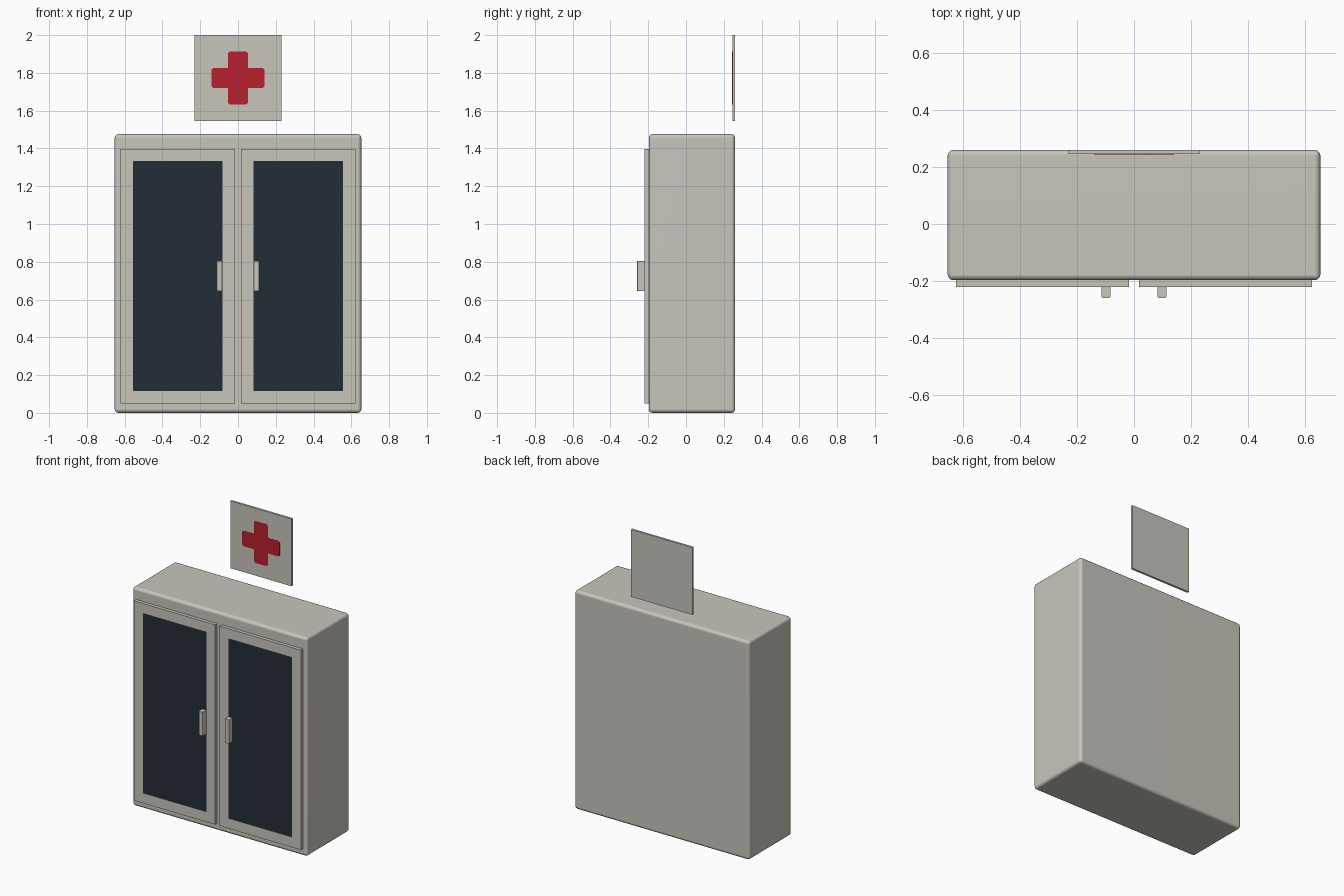
import bpy
import bmesh
from mathutils import Vector

cube = bpy.data.objects.get("Cube")
if cube:
    bpy.data.objects.remove(cube, do_unlink=True)


def make_material(name, rgb):
    mat = bpy.data.materials.new(name)
    mat.use_nodes = True
    mat.diffuse_color = (*rgb, 1)
    shader = mat.node_tree.nodes["Principled BSDF"]
    shader.inputs["Base Color"].default_value = (*rgb, 1)
    shader.inputs["Roughness"].default_value = 0.6
    return mat


CREAM = make_material("warm cream paint", (0.58, 0.56, 0.50))
GLASS = make_material("dark glass", (0.017, 0.026, 0.037))
RED = make_material("red", (0.48, 0.014, 0.027))


def finish(name, bm, *materials):
    bmesh.ops.recalc_face_normals(bm, faces=bm.faces)
    mesh = bpy.data.meshes.new(name)
    bm.to_mesh(mesh)
    bm.free()
    for mat in materials:
        mesh.materials.append(mat)
    obj = bpy.data.objects.new(name, mesh)
    bpy.context.collection.objects.link(obj)
    return obj


def box(low, high):
    """New bmesh holding a box between two corners."""
    bm = bmesh.new()
    bmesh.ops.create_cube(bm, size=1)
    low, high = Vector(low), Vector(high)
    for v in bm.verts:
        v.co = (low + high) / 2 + v.co * (high - low)
    return bm


def smooth(obj):
    for face in obj.data.polygons:
        face.use_smooth = True
    obj.modifiers.new("Weighted normals", 'WEIGHTED_NORMAL').keep_sharp = True


# Cabinet body with rounded edges
bm = box((-0.653, -0.197, 0), (0.653, 0.26, 1.476))
bmesh.ops.bevel(bm, geom=bm.edges[:], offset=0.02, segments=3,
                profile=0.5, affect='EDGES')
smooth(finish("cabinet_body", bm, CREAM))

# Doors with a glass pane cut into the front, and their handles
for side, s in (("left", 1), ("right", -1)):
    x0, x1 = sorted((s * 0.017, s * 0.623))
    bm = box((x0, -0.22, 0.05), (x1, -0.19, 1.398))
    front = [f for f in bm.faces if f.normal.y < -0.9]
    pane_x = sorted((s * 0.083, s * 0.557))
    pane_z = (0.117, 1.333)
    for axis, cuts in (((1, 0, 0), pane_x), ((0, 0, 1), pane_z)):
        for c in cuts:
            bmesh.ops.bisect_plane(bm, geom=bm.verts[:] + bm.edges[:] + bm.faces[:],
                                   plane_co=Vector(axis) * c, plane_no=axis)
    for f in bm.faces:
        c = f.calc_center_median()
        if (c.y < -0.219 and pane_x[0] < c.x < pane_x[1]
                and pane_z[0] < c.z < pane_z[1]):
            f.material_index = 1
    finish(side + "_door", bm, CREAM, GLASS)

    hx = s * 0.098
    bm = box((hx - 0.016, -0.26, 0.645), (hx + 0.016, -0.215, 0.805))
    rounded = [e for e in bm.edges
               if all(v.co.y < -0.25 for v in e.verts)
               and abs(e.verts[0].co.x - e.verts[1].co.x) < 0.001]
    bmesh.ops.bevel(bm, geom=rounded, offset=0.007, segments=2,
                    profile=0.5, affect='EDGES')
    finish(side + "_handle", bm, CREAM)

# Sign panel above the back edge
finish("sign_panel", box((-0.229, 0.245, 1.546), (0.229, 0.26, 2.0)), CREAM)

# Red cross plate with softened corners
a, b, cz = 0.052, 0.141, 1.773
quarter = [(a, b), (a, a), (b, a)]
outline = []
for turn in range(4):
    for x, z in quarter:
        for _ in range(turn):
            x, z = z, -x
        outline.append((x, z))
bm = bmesh.new()
face = bm.faces.new([bm.verts.new((x, 0.2435, cz + z)) for x, z in outline])
tips = [v for v in bm.verts if max(abs(v.co.x), abs(v.co.z - cz)) > 0.1]
bmesh.ops.bevel(bm, geom=tips, offset=0.01, segments=1, affect='VERTICES')
ext = bmesh.ops.extrude_face_region(bm, geom=bm.faces[:])
for v in ext["geom"]:
    if isinstance(v, bmesh.types.BMVert):
        v.co.y += 0.003
finish("red_cross", bm, RED)
